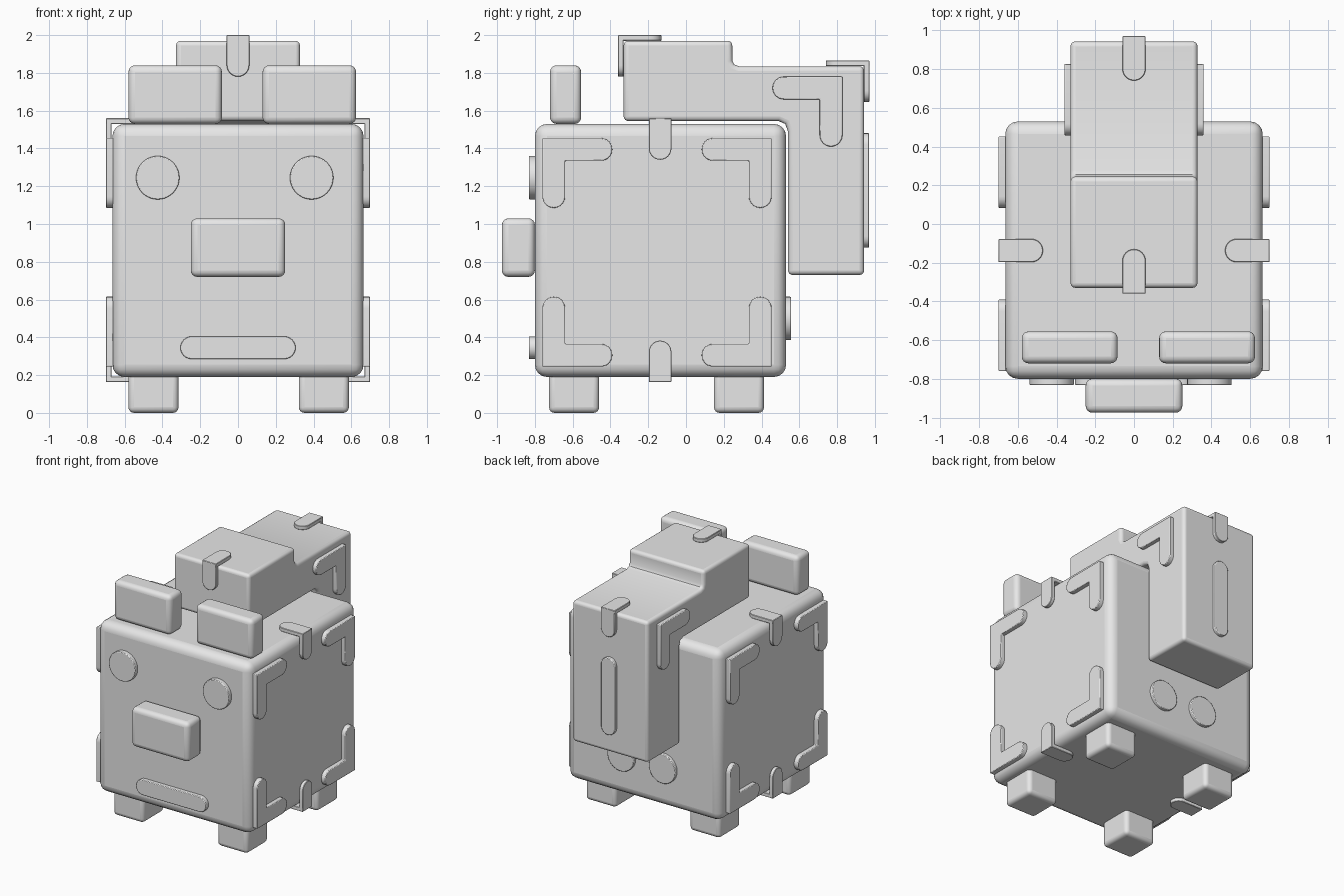
import bpy, bmesh
from math import sin, cos, pi, radians
from mathutils import Vector

if "Cube" in bpy.data.objects:
    bpy.data.objects.remove(bpy.data.objects["Cube"])

grey = bpy.data.materials.new("light_grey")
grey.use_nodes = True
grey.diffuse_color = (0.8, 0.8, 0.8, 1)
grey.node_tree.nodes["Principled BSDF"].inputs["Base Color"].default_value = (0.8, 0.8, 0.8, 1)

X, Y, Z = Vector((1, 0, 0)), Vector((0, 1, 0)), Vector((0, 0, 1))
W = 0.12       # width of every strap
T = 0.032      # thickness of every plate


def finish(name, bm, bevel, segments):
    """Turn a bmesh into a bevelled, smooth-shaded object."""
    bmesh.ops.recalc_face_normals(bm, faces=bm.faces)
    mesh = bpy.data.meshes.new(name)
    bm.to_mesh(mesh)
    bm.free()
    mesh.materials.append(grey)
    obj = bpy.data.objects.new(name, mesh)
    bpy.context.collection.objects.link(obj)
    mod = obj.modifiers.new("round_edges", "BEVEL")
    mod.width, mod.segments = bevel, segments
    mod.limit_method, mod.angle_limit = "ANGLE", radians(60)
    mod.use_clamp_overlap = False
    bpy.ops.object.select_all(action="DESELECT")
    bpy.context.view_layer.objects.active = obj
    obj.select_set(True)
    bpy.ops.object.shade_smooth_by_angle(angle=radians(35))
    return obj


def box(name, lo, hi, bevel):
    bm = bmesh.new()
    bmesh.ops.create_cube(bm, size=1)
    for v in bm.verts:
        v.co = [a + (c + 0.5) * (b - a) for a, b, c in zip(lo, hi, v.co)]
    return finish(name, bm, bevel, 4)


def add_plate(bm, outline, origin, u, v, n):
    """Extrude a flat outline (u, v) by the vector n."""
    origin = Vector(origin)
    face = bm.faces.new([bm.verts.new(origin + u * a + v * b) for a, b in outline])
    out = bmesh.ops.extrude_face_region(bm, geom=[face], use_keep_orig=True)
    verts = [g for g in out["geom"] if isinstance(g, bmesh.types.BMVert)]
    bmesh.ops.translate(bm, vec=n, verts=verts)


def plate(name, outline, origin, u, v, n, bevel=0.005, segments=2):
    bm = bmesh.new()
    add_plate(bm, outline, origin, u, v, n)
    return finish(name, bm, bevel, segments)


def arc(cx, cy, r, start, end, steps=12):
    angles = [start + (end - start) * i / steps for i in range(steps + 1)]
    return [(cx + r * cos(a), cy + r * sin(a)) for a in angles]


def pill(length, r):
    h = length / 2 - r
    return arc(h, 0, r, -pi / 2, pi / 2) + arc(-h, 0, r, pi / 2, 3 * pi / 2)


def tongue(length):
    r = W / 2
    return [(0, r), (0, -r)] + arc(length - r, 0, r, -pi / 2, pi / 2)


def angle_strap(length=0.37):
    r = W / 2
    return ([(0, 0)] + arc(length - r, r, r, -pi / 2, pi / 2) + [(W, W)]
            + arc(r, length - r, r, 0, pi))


def clip(name, corner, a, b, w):
    """Strap folded over an edge, running along a on one face and b on the other."""
    bm = bmesh.new()
    add_plate(bm, tongue(0.23), corner, a, w, b * 0.03)
    add_plate(bm, tongue(0.22), corner, b, w, a * 0.03)
    finish(name, bm, 0.003, 1)


# Body, snout and ears
box("body", (-0.665, -0.80, 0.19), (0.665, 0.53, 1.53), 0.065)
box("snout", (-0.25, -0.975, 0.72), (0.25, -0.80, 1.03), 0.035)
box("right_ear", (-0.58, -0.72, 1.53), (-0.085, -0.555, 1.84), 0.035)
box("left_ear", (0.13, -0.72, 1.53), (0.625, -0.555, 1.84), 0.035)

# Legs
for side, x in (("right", -0.58), ("left", 0.322)):
    for end, y in (("front", -0.725), ("back", 0.148)):
        box(f"{side}_{end}_leg", (x, y, 0), (x + 0.265, y + 0.265, 0.24), 0.03)

# Tail: one bent profile extruded across the width
tail = [(-0.33, 1.545), (-0.33, 1.97), (0.245, 1.97), (0.245, 1.865), (0.255, 1.845),
        (0.28, 1.835), (0.943, 1.835), (0.943, 0.73), (0.54, 0.73), (0.54, 1.49),
        (0.525, 1.53), (0.49, 1.545)]
plate("tail", tail, (-0.328, 0, 0), Y, Z, X * 0.656, 0.025, 4)

# Face
disc = arc(0, 0, 0.115, 0, 2 * pi, 40)[:-1]
for name, x in (("right_eye", -0.425), ("left_eye", 0.39)):
    plate(name, disc, (x, -0.79, 1.245), X, Z, -Y * 0.042)
plate("mouth", pill(0.61, 0.06), (0, -0.79, 0.345), X, Z, -Y * 0.042)

# Back discs and tail stripe
for name, x in (("right_back_disc", -0.18), ("left_back_disc", 0.18)):
    plate(name, disc, (x, 0.52, 0.5), X, Z, Y * 0.036)
plate("tail_stripe", pill(0.605, 0.06), (0, 0.935, 1.178), Z, X, Y * 0.035)

# Straps repeated on both sides
for side, s in (("right", -1), ("left", 1)):
    out = X * s
    for level, z, up in (("lower", 0.245, 1), ("upper", 1.455, -1)):
        for end, y, d in (("front", -0.76, 1), ("back", 0.453, -1)):
            plate(f"{side}_{end}_{level}_corner_strap", angle_strap(),
                  (s * 0.66, y, z), Y * d, Z * up, out * (T + 0.008))
    plate(f"{side}_tail_strap", angle_strap(), (s * 0.322, 0.828, 1.78),
          -Y, -Z, out * (T + 0.006))
    clip(f"{side}_top_clip", (s * 0.70, -0.137, 1.56), -out, -Z, Y)
    clip(f"{side}_bottom_clip", (s * 0.70, -0.137, 0.163), -out, Z, Y)

# Clips over the tail ends
clip("tail_front_clip", (0, -0.36, 2.0), Y, -Z, X)
clip("tail_back_clip", (0, 0.971, 1.866), -Y, -Z, X)
